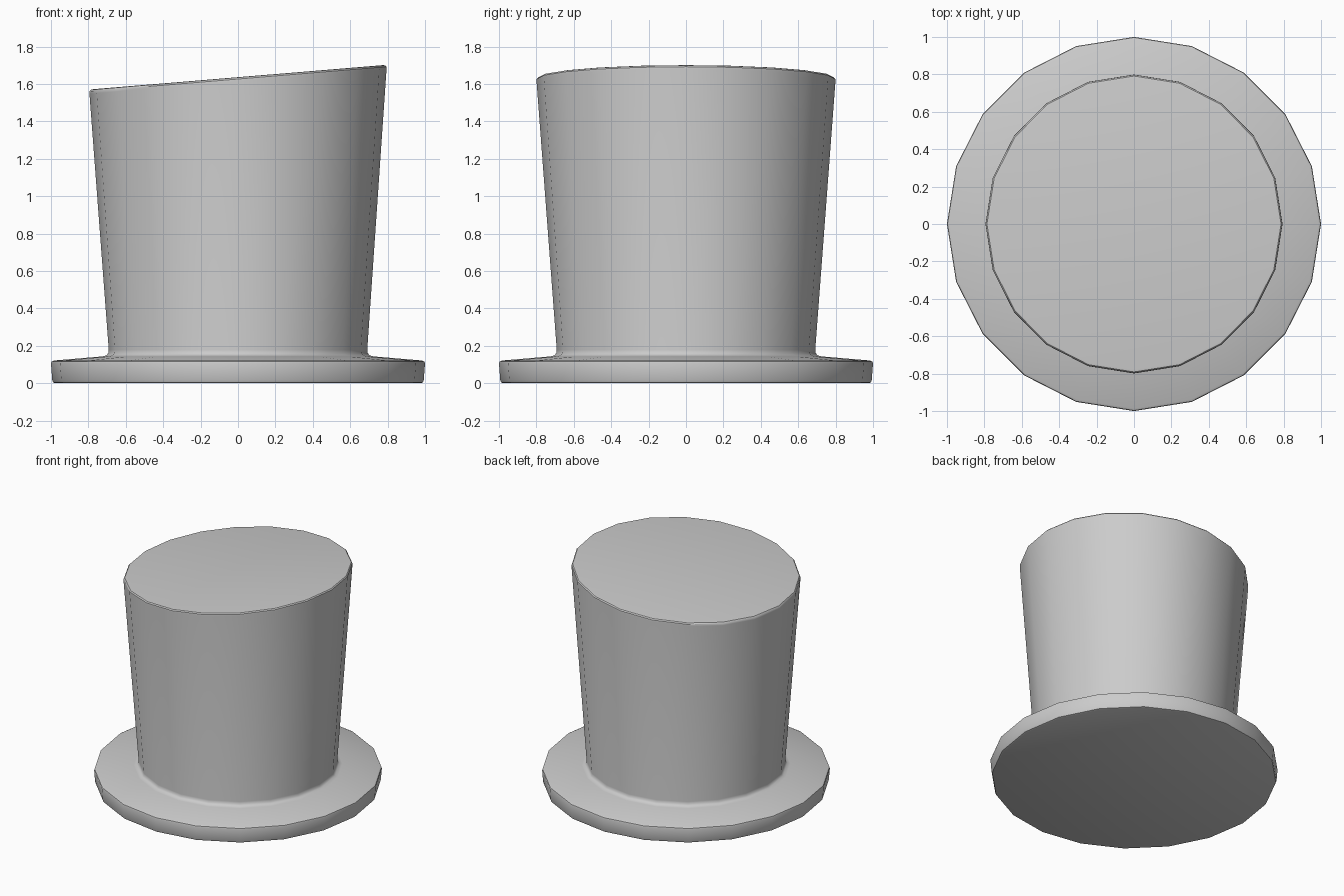
import bpy, bmesh
from math import cos, sin, pi, radians

if "Cube" in bpy.data.objects:
    bpy.data.objects.remove(bpy.data.objects["Cube"])

SIDES = 20
SLOPE = 0.083  # tilt of the crown's top across x

# Profile rings: radius, height, tilt weight
PROFILE = [
    (0.978, 0.000, 0), (0.988, 0.004, 0), (0.993, 0.016, 0),   # brim underside edge
    (1.000, 0.105, 0), (0.997, 0.115, 0), (0.985, 0.121, 0),   # brim upper edge
    (0.725, 0.143, 0), (0.704, 0.149, 0), (0.694, 0.160, 0), (0.691, 0.178, 0),  # fillet
    (0.799, 1.613, 1), (0.798, 1.626, 1), (0.791, 1.634, 1), (0.779, 1.636, 1),  # crown rim
]

# Hat: brim and crown lofted as one closed shell
bm = bmesh.new()
rings = []
for r, z, tilt in PROFILE:
    sx = 0.994 if tilt else 1.0
    ring = []
    for i in range(SIDES):
        a = 2 * pi * i / SIDES
        x, y = r * cos(a) * sx, r * sin(a)
        ring.append(bm.verts.new((x, y, z + tilt * SLOPE * x)))
    rings.append(ring)

for low, high in zip(rings, rings[1:]):
    for i in range(SIDES):
        j = (i + 1) % SIDES
        bm.faces.new((low[i], low[j], high[j], high[i]))

# Flat underside and slanted top
bm.faces.new(rings[0][::-1])
bm.faces.new(rings[-1])
bmesh.ops.recalc_face_normals(bm, faces=bm.faces[:])

mesh = bpy.data.meshes.new("top_hat")
bm.to_mesh(mesh)
bm.free()
hat = bpy.data.objects.new("top_hat", mesh)
bpy.context.collection.objects.link(hat)
bpy.context.view_layer.objects.active = hat
hat.select_set(True)
bpy.ops.object.shade_smooth_by_angle(angle=radians(35))
